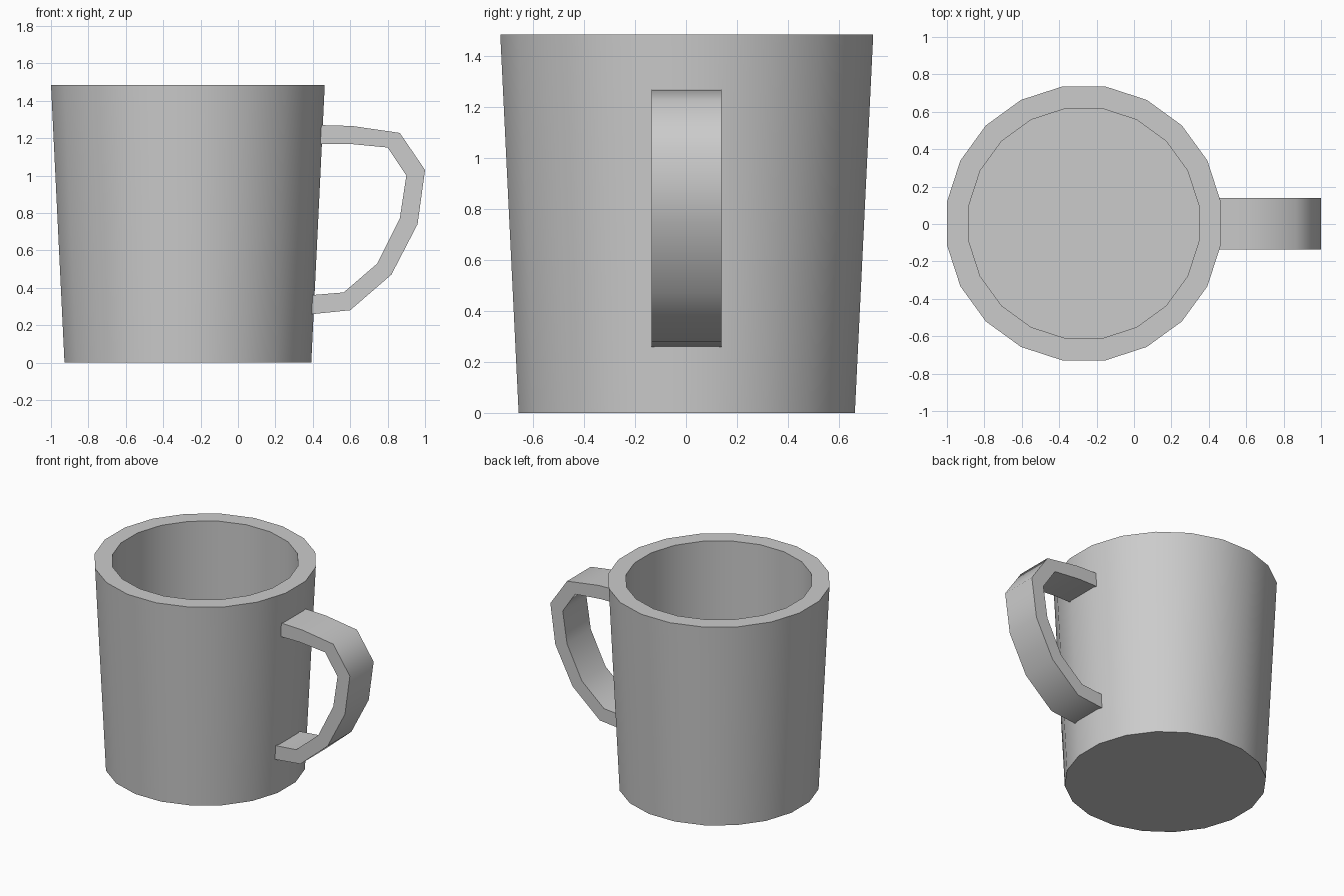
import bpy, bmesh
from math import cos, sin, pi, radians

if "Cube" in bpy.data.objects:
    bpy.data.objects.remove(bpy.data.objects["Cube"])


def finish(bm, name, angle):
    """Turn a bmesh into a named object with smooth faces and sharp corners."""
    bmesh.ops.recalc_face_normals(bm, faces=bm.faces)
    mesh = bpy.data.meshes.new(name)
    bm.to_mesh(mesh)
    bm.free()
    obj = bpy.data.objects.new(name, mesh)
    bpy.context.collection.objects.link(obj)
    bpy.ops.object.select_all(action='DESELECT')
    obj.select_set(True)
    bpy.context.view_layer.objects.active = obj
    bpy.ops.object.shade_smooth_by_angle(angle=radians(angle))
    return obj


def skin(bm, rings, cap=True):
    """Bridge consecutive vertex rings with quads and cap both ends."""
    n = len(rings[0])
    for a, b in zip(rings, rings[1:]):
        for i in range(n):
            j = (i + 1) % n
            bm.faces.new((a[i], a[j], b[j], b[i]))
    if cap:
        bm.faces.new(rings[0])
        bm.faces.new(rings[-1])


# Cup: 20-sided tapered body, flat rim, straight inner wall and floor
SIDES, CX, CY = 20, -0.268, 0.003
profile = [(0.668, 0.0), (0.741, 1.485), (0.622, 1.485), (0.622, 0.1)]
bm = bmesh.new()
rings = []
for r, z in profile:
    angles = [2 * pi * (i + 0.5) / SIDES for i in range(SIDES)]
    rings.append([bm.verts.new((CX + r * cos(a), CY + r * sin(a), z)) for a in angles])
skin(bm, rings)
finish(bm, "cup_body", 30)

# Handle: flat band following paired outer and inner side-profile points
outer = [(0.43, 1.27), (0.61, 1.265), (0.865, 1.228), (1.0, 1.03),
         (0.96, 0.74), (0.82, 0.47), (0.6, 0.28), (0.385, 0.258)]
inner = [(0.43, 1.17), (0.59, 1.17), (0.80, 1.15), (0.90, 1.0),
         (0.865, 0.77), (0.745, 0.53), (0.565, 0.375), (0.385, 0.36)]
Y0, Y1 = -0.135, 0.14
bm = bmesh.new()
rings = []
for (ox, oz), (ix, iz) in zip(outer, inner):
    corners = [(ox, Y0, oz), (ox, Y1, oz), (ix, Y1, iz), (ix, Y0, iz)]
    rings.append([bm.verts.new(c) for c in corners])
skin(bm, rings)
finish(bm, "handle", 60)
